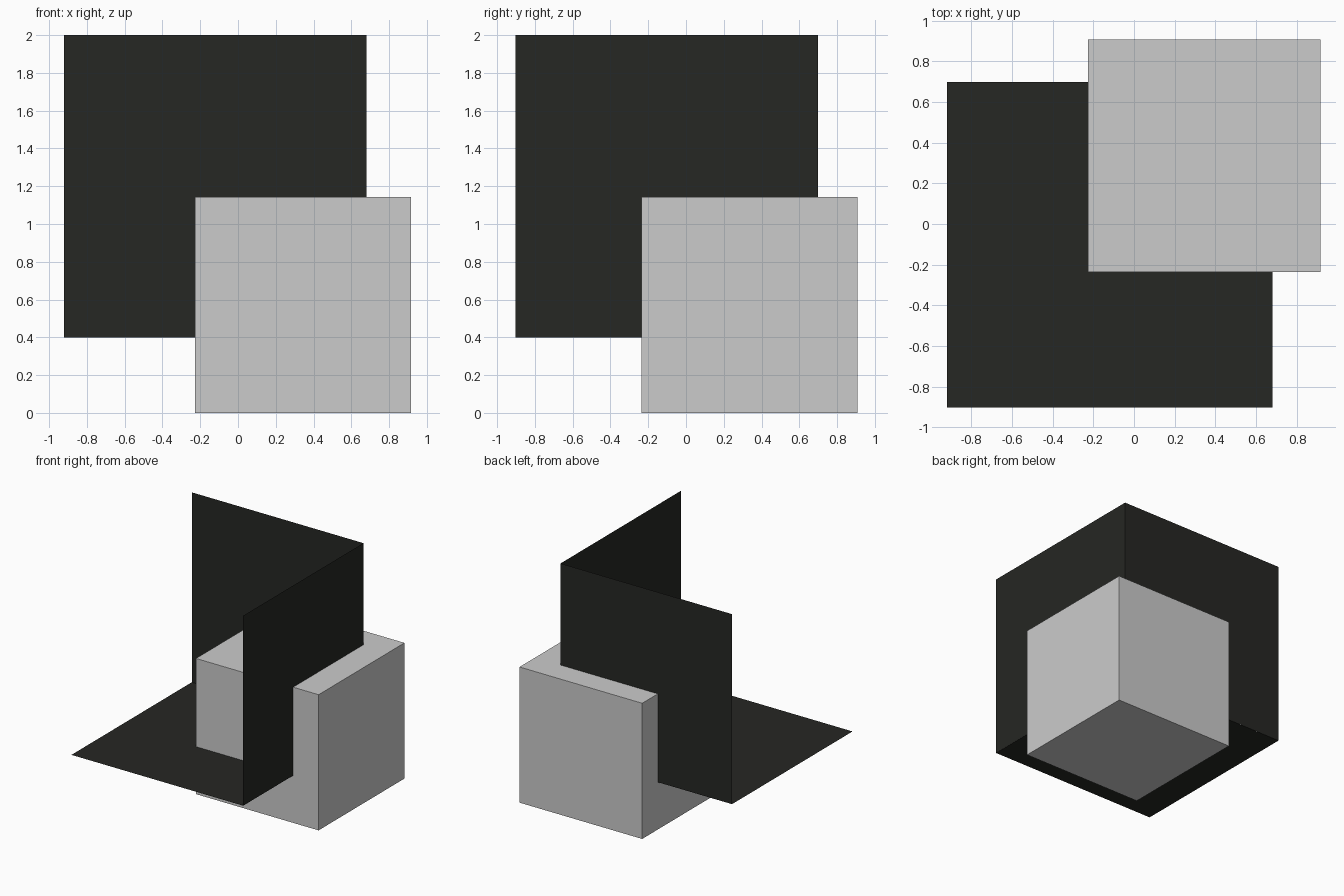
import bpy
from math import pi

if "Cube" in bpy.data.objects:
    bpy.data.objects.remove(bpy.data.objects["Cube"])

# Dark finish for the three panels
dark = bpy.data.materials.new("dark_panel")
dark.diffuse_color = (0.019, 0.020, 0.017, 1)
dark.use_nodes = True
dark.node_tree.nodes["Principled BSDF"].inputs["Base Color"].default_value = dark.diffuse_color

X0, X1 = -0.92, 0.68
Y0, Y1 = -0.905, 0.70
Z0, Z1 = 0.40, 2.00
SIZE = 1.602
cx, cy, cz = (X0 + X1) / 2, (Y0 + Y1) / 2, (Z0 + Z1) / 2


def panel(name, location, rotation):
    """Thin square sheet, one of three meeting at a corner."""
    bpy.ops.mesh.primitive_plane_add(size=SIZE, location=location, rotation=rotation)
    obj = bpy.context.object
    obj.name = name
    obj.data.materials.append(dark)


# Three mutually perpendicular sheets
panel("floor_panel", (cx, cy, Z0), (0, 0, 0))
panel("back_panel", (cx, Y1, cz), (pi / 2, 0, 0))
panel("side_panel", (X1, cy, cz), (0, -pi / 2, 0))

# Grey cube that swallows the shared corner
CUBE = 1.144
bpy.ops.mesh.primitive_cube_add(size=CUBE, location=(0.345, 0.336, CUBE / 2))
bpy.context.object.name = "corner_cube"
